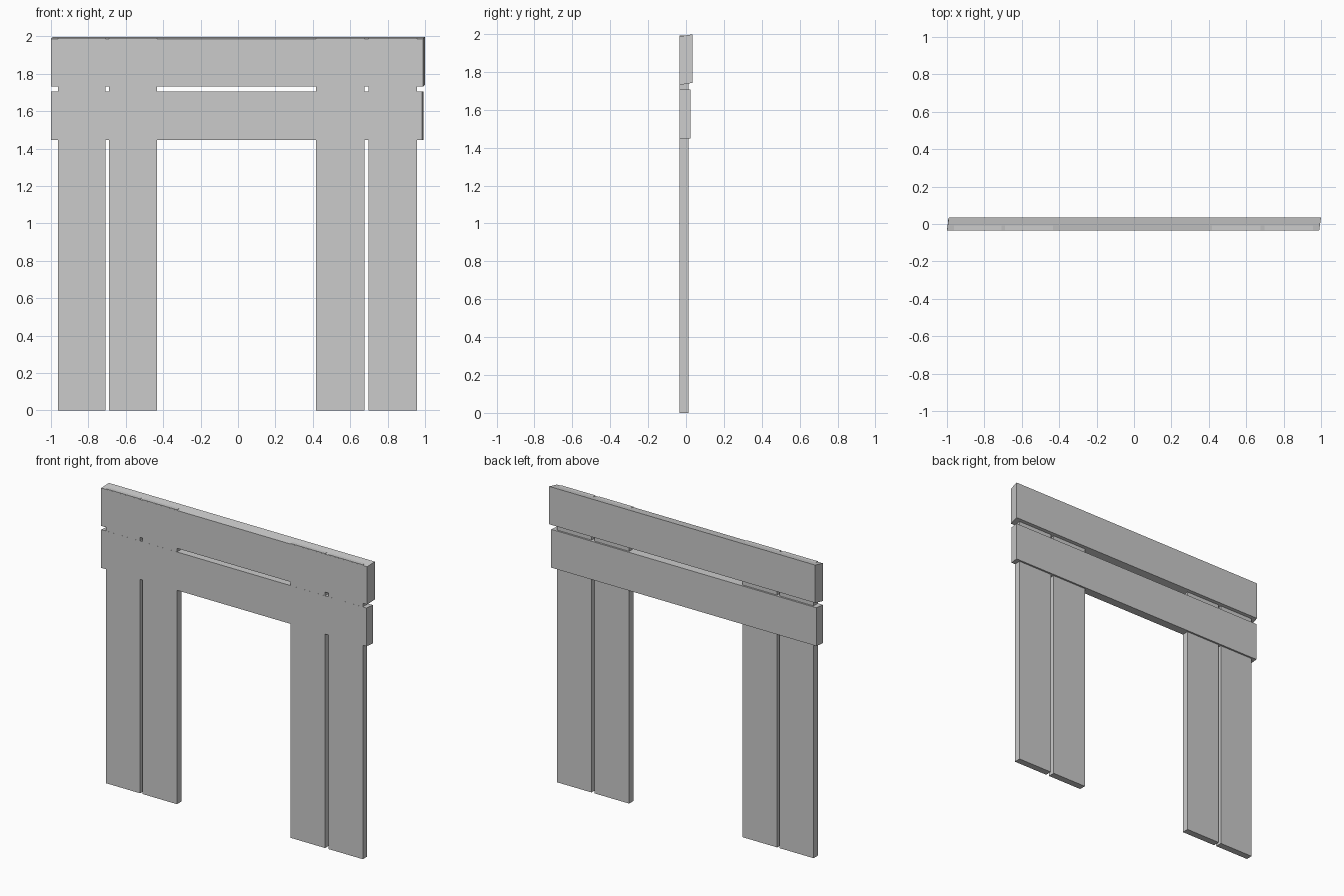
import bpy
import bmesh
from mathutils import Vector

if "Cube" in bpy.data.objects:
    bpy.data.objects.remove(bpy.data.objects["Cube"])

FRONT = -0.034


def board(name, x0, x1, z0, z1, back, front=FRONT, skew=(0.0, 0.0)):
    """Plank from x0..x1, z0..z1; its back face is shifted by skew (dx, dz)."""
    bm = bmesh.new()
    bmesh.ops.create_cube(bm, size=1)
    for v in bm.verts:
        behind = v.co.y > 0
        v.co = Vector((
            (x1 if v.co.x > 0 else x0) + (skew[0] if behind else 0),
            back if behind else front,
            (z1 if v.co.z > 0 else z0) + (skew[1] if behind else 0)))
    mesh = bpy.data.meshes.new(name)
    bm.to_mesh(mesh)
    bm.free()
    obj = bpy.data.objects.new(name, mesh)
    bpy.context.collection.objects.link(obj)
    return obj


# Upright planks, two on each side of the opening
for name, x0, x1 in (
        ("left_outer_post", -0.963, -0.709),
        ("left_inner_post", -0.691, -0.433),
        ("right_inner_post", 0.417, 0.675),
        ("right_outer_post", 0.699, 0.957)):
    board(name, x0, x1, 0.0, 1.991, 0.012, front=FRONT + 0.0004)

# Cross planks, slightly skewed towards the back
board("lower_crossbeam", -1.0, 0.985, 1.447, 1.706, 0.024, skew=(0.007, 0.0))
board("upper_crossbeam", -1.0, 0.99, 1.731, 1.987, 0.034, skew=(0.01, 0.011))
